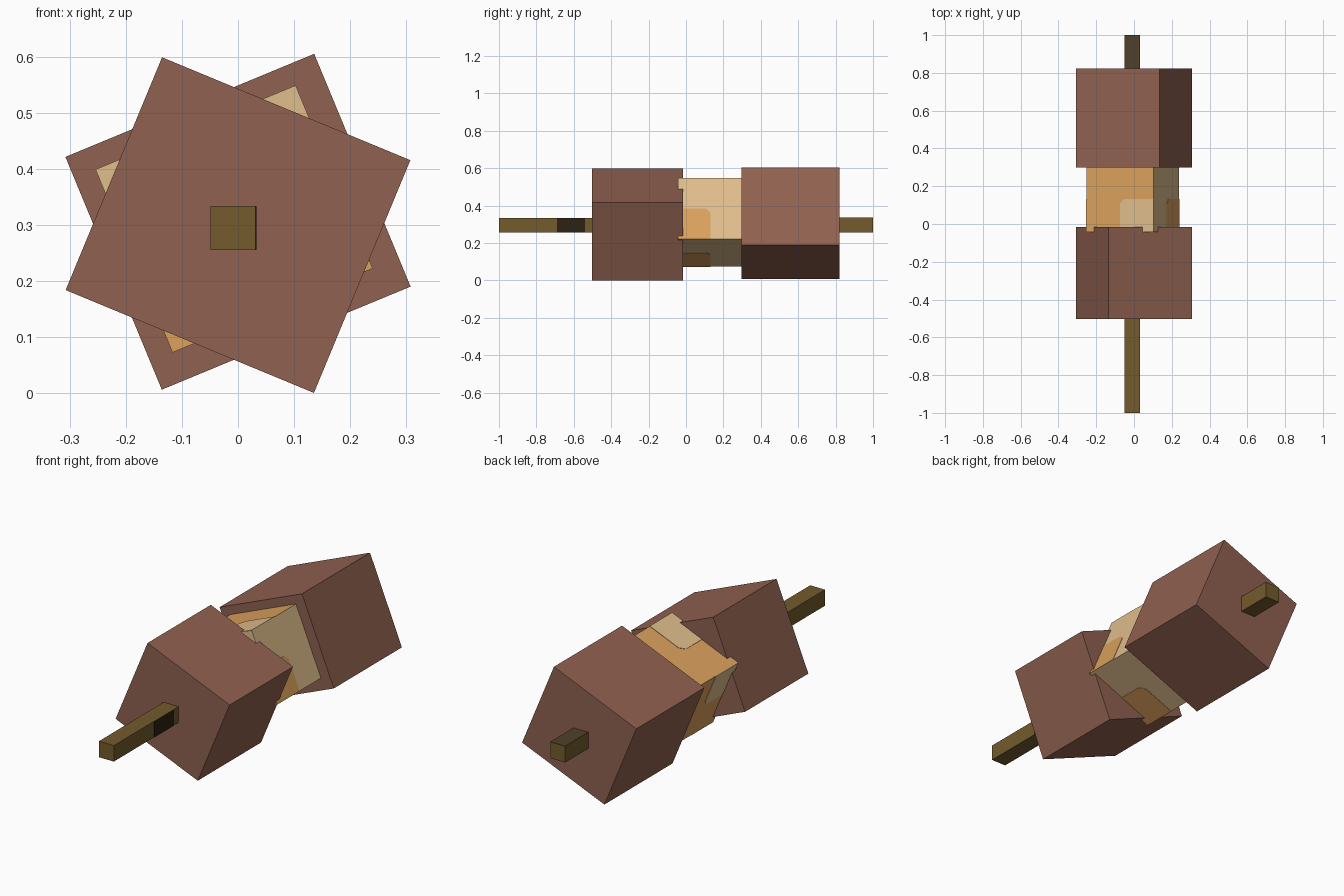
import bpy, bmesh, math
from mathutils import Matrix, Vector

if "Cube" in bpy.data.objects:
    bpy.data.objects.remove(bpy.data.objects["Cube"])


def material(name, hex_rgb):
    m = bpy.data.materials.new(name)
    lin = []
    for i in (0, 2, 4):
        c = int(hex_rgb[i:i + 2], 16) / 255
        lin.append(c / 12.92 if c <= 0.04045 else ((c + 0.055) / 1.055) ** 2.4)
    m.diffuse_color = (*lin, 1)
    m.use_nodes = True
    m.node_tree.nodes["Principled BSDF"].inputs["Base Color"].default_value = m.diffuse_color
    return m


BROWN = material("reddish brown", "906150")
OLIVE = material("olive wood", "735B2C")
SHADE = material("dark wood", "50402A")
BLACK = material("near black wood", "2C2412")
PALE = material("pale tan", "DFBE8C")
GOLD = material("golden tan", "DBA15C")


def finish(name, bm, mats, place=Matrix()):
    me = bpy.data.meshes.new(name)
    bmesh.ops.recalc_face_normals(bm, faces=bm.faces)
    bm.to_mesh(me)
    bm.free()
    for m in mats:
        me.materials.append(m)
    ob = bpy.data.objects.new(name, me)
    ob.matrix_world = place
    bpy.context.collection.objects.link(ob)
    return ob


def box(name, size, y0, y1, centre, mats, turn=0, rule=None):
    """Bar running along y, turned about its own axis."""
    bm = bmesh.new()
    bmesh.ops.create_cube(bm, size=1)
    bmesh.ops.scale(bm, vec=(size[0], y1 - y0, size[1]), verts=bm.verts)
    bmesh.ops.translate(bm, vec=(0, (y0 + y1) / 2, 0), verts=bm.verts)
    bm.normal_update()
    if rule:
        for f in bm.faces:
            f.material_index = rule(f.normal)
    place = Matrix.Translation((centre[0], 0, centre[1])) @ Matrix.Rotation(math.radians(turn), 4, 'Y')
    finish(name, bm, mats, place)
    return place


def plate(name, points, normal, mat, place):
    """Thin painted plate, slightly proud of a surface."""
    bm = bmesh.new()
    f = bm.faces.new([bm.verts.new(p) for p in points])
    r = bmesh.ops.extrude_face_region(bm, geom=[f])
    top = [v for v in r["geom"] if isinstance(v, bmesh.types.BMVert)]
    bmesh.ops.translate(bm, vec=normal * 0.002, verts=top)
    finish(name, bm, [mat], place)


# Two large blocks turned in opposite directions
box("front_block", (0.479, 0.449), -0.503, -0.016, (0, 0.30), [BROWN], 22.5)
box("back_block", (0.480, 0.449), 0.298, 0.822, (0, 0.306), [BROWN], -22.5)

# Rod through the middle, with painted patches
rod = box("rod", (0.08, 0.078), -1.0, 1.0, (-0.009, 0.295), [OLIVE])
plate("rod_side_patch", [(0.04, y, z) for y, z in
      ((-0.69, -0.039), (-0.54, -0.039), (-0.54, 0.039), (-0.69, 0.039))],
      Vector((1, 0, 0)), BLACK, rod)
plate("rod_top_patch", [(x, y, 0.039) for x, y in
      ((-0.04, 0.8), (0.04, 0.8), (0.04, 1.0), (-0.04, 1.0))],
      Vector((0, 0, 1)), SHADE, rod)

# Core between the blocks: top and left golden, right and bottom pale
HX, HZ, FRONT, PATCH_END = 0.1925, 0.176, -0.04, 0.132
core = box("core", (2 * HX, 2 * HZ), FRONT, 0.31, (-0.007, 0.311), [GOLD, PALE], -22.5,
           lambda n: 1 if n.x - n.z > 0.5 else 0)

# Contrasting patch on each core side, and matching quarter on its front
X, Z = Vector((1, 0, 0)), Vector((0, 0, 1))
Y = Vector((0, 1, 0))
for side, t, n, a, b, mat in (("top", X, Z, HX, HZ, PALE), ("right", -Z, X, HZ, HX, GOLD),
                              ("bottom", -X, -Z, HX, HZ, GOLD), ("left", Z, -X, HZ, HX, PALE)):
    outline = ((0, FRONT), (a, FRONT), (a, PATCH_END), (0.025, PATCH_END), (0, PATCH_END - 0.025))
    plate("core_patch_" + side, [n * b + t * s + Y * y for s, y in outline], n, mat, core)
    quarter = ((0, 0), (a, 0), (a, b), (0, b))
    plate("core_front_" + side, [Y * FRONT + t * s + n * h for s, h in quarter], -Y, mat, core)
